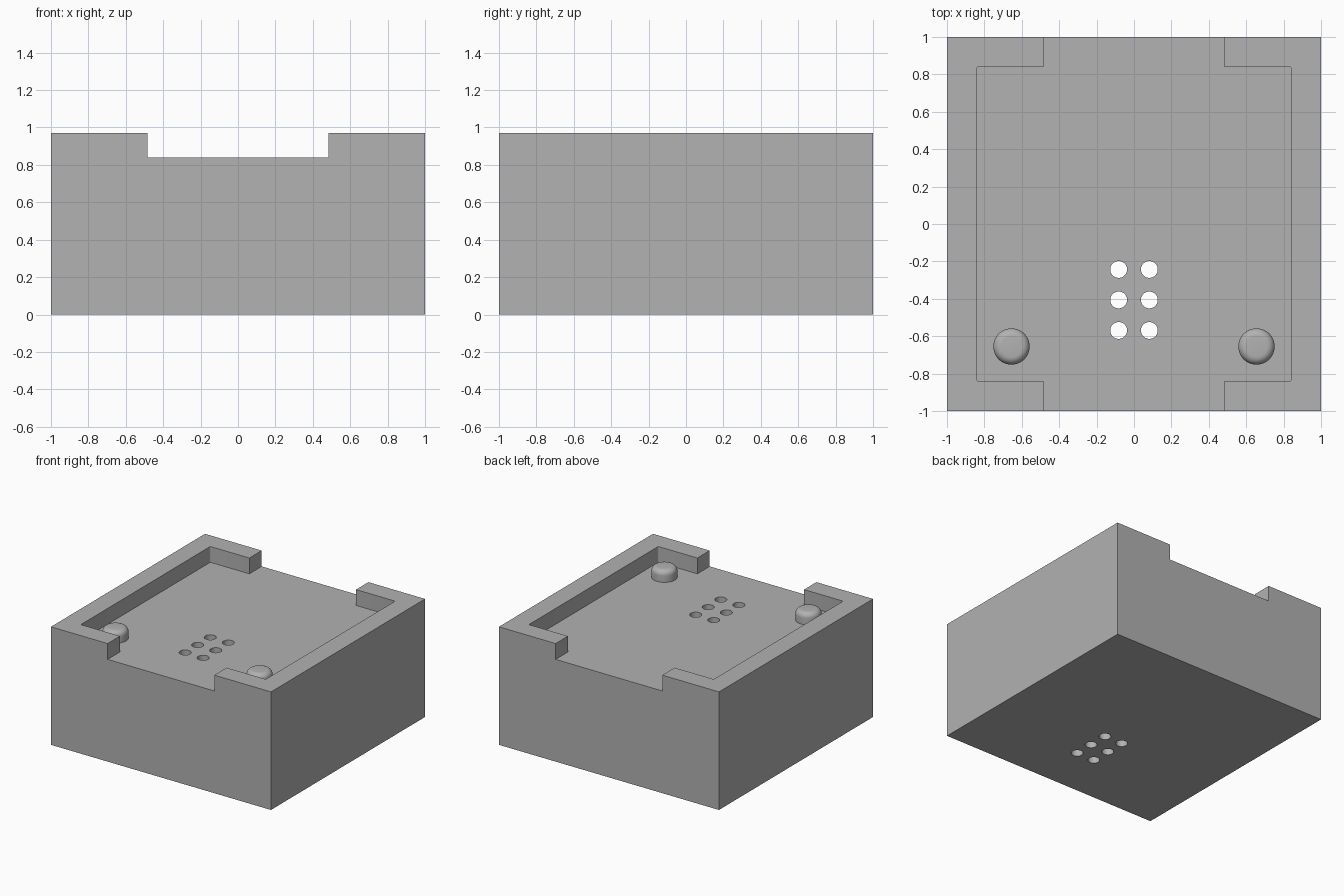
import bpy, bmesh, math
from mathutils import Matrix

if "Cube" in bpy.data.objects:
    bpy.data.objects.remove(bpy.data.objects["Cube"], do_unlink=True)

# Single flat colour
grey = bpy.data.materials.new("light grey")
grey.use_nodes = True
tone = (0.445, 0.445, 0.445, 1)
grey.diffuse_color = tone
grey.node_tree.nodes["Principled BSDF"].inputs["Base Color"].default_value = tone

TOP, FLOOR, INNER, GAP = 0.97, 0.84, 0.84, 0.485


def finish(name, bm):
    mesh = bpy.data.meshes.new(name)
    bm.to_mesh(mesh)
    bm.free()
    mesh.materials.append(grey)
    obj = bpy.data.objects.new(name, mesh)
    bpy.context.collection.objects.link(obj)
    return obj


def box(name, half_x, half_y, z0, z1, corner=0):
    """Box centred in plan, with optional rounded vertical corners."""
    bm = bmesh.new()
    size = Matrix.Diagonal((2 * half_x, 2 * half_y, z1 - z0, 1))
    bmesh.ops.create_cube(bm, size=1,
                          matrix=Matrix.Translation((0, 0, (z0 + z1) / 2)) @ size)
    if corner:
        upright = [e for e in bm.edges
                   if abs(e.verts[0].co.z - e.verts[1].co.z) > 0.01]
        bmesh.ops.bevel(bm, geom=upright, offset=corner, segments=3,
                        profile=0.5, affect='EDGES')
    return finish(name, bm)


def smooth(obj):
    bpy.ops.object.select_all(action='DESELECT')
    obj.select_set(True)
    bpy.context.view_layer.objects.active = obj
    bpy.ops.object.shade_smooth_by_angle(angle=math.radians(35))


def cut(target, cutter):
    mod = target.modifiers.new("cut", 'BOOLEAN')
    mod.operation, mod.solver, mod.object = 'DIFFERENCE', 'EXACT', cutter
    bpy.context.view_layer.objects.active = target
    bpy.ops.object.modifier_apply(modifier=mod.name)
    bpy.data.objects.remove(cutter, do_unlink=True)


# Solid block with a shallow tray and a channel through the front and back rims
body = box("block_body", 1, 1, 0, TOP)
cut(body, box("tray_cutter", INNER, INNER, FLOOR, 1.2, corner=0.01))
cut(body, box("channel_cutter", GAP, 1.2, FLOOR, 1.2))

# Two columns of three holes running right through the block
bm = bmesh.new()
for x in (-0.082, 0.082):
    for row in range(3):
        y = -0.243 - 0.163 * row
        bmesh.ops.create_cone(bm, cap_ends=True, segments=40, radius1=0.045,
                              radius2=0.045, depth=2,
                              matrix=Matrix.Translation((x, y, 0.4)))
cut(body, finish("hole_cutter", bm))
smooth(body)

# Round-topped locating pegs on the tray floor
RADIUS, HEIGHT, ROUND = 0.097, 0.095, 0.042
for side, x in (("left", 0.655), ("right", -0.655)):
    bm = bmesh.new()
    bmesh.ops.create_cone(bm, cap_ends=True, segments=48, radius1=RADIUS,
                          radius2=RADIUS, depth=HEIGHT,
                          matrix=Matrix.Translation((x, -0.655, FLOOR + HEIGHT / 2)))
    rim = [e for e in bm.edges
           if all(v.co.z > FLOOR + HEIGHT / 2 for v in e.verts)]
    bmesh.ops.bevel(bm, geom=rim, offset=ROUND, segments=6, profile=0.5,
                    affect='EDGES')
    smooth(finish(side + "_peg", bm))
